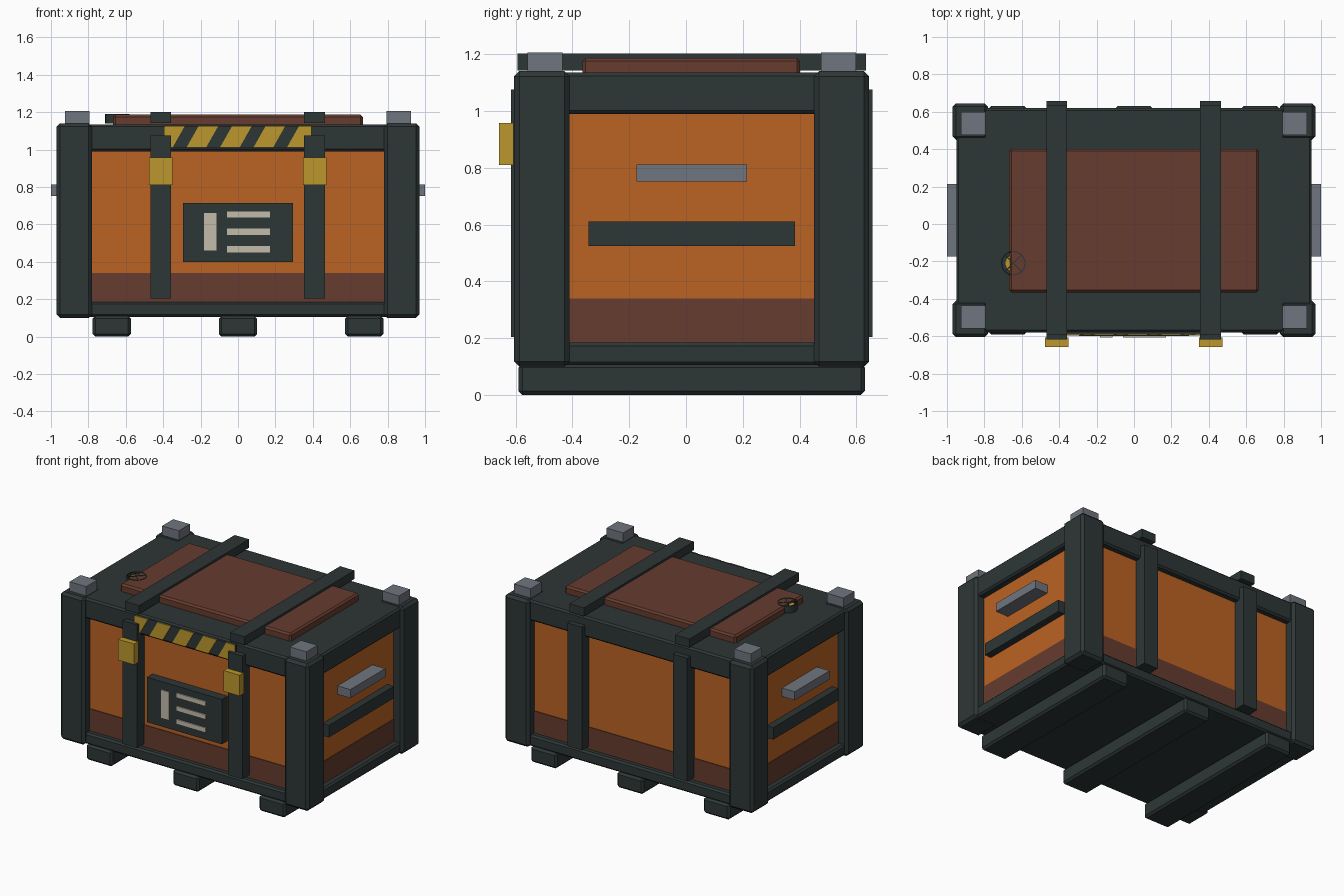
import bpy
import bmesh
from math import pi
from mathutils import Matrix

cube = bpy.data.objects.get("Cube")
if cube:
    bpy.data.objects.remove(cube, do_unlink=True)


def material(name, r, g, b):
    m = bpy.data.materials.new(name)
    m.use_nodes = True
    m.diffuse_color = (r, g, b, 1)
    m.node_tree.nodes["Principled BSDF"].inputs["Base Color"].default_value = (r, g, b, 1)
    return m


ORANGE = material("orange paint", 0.50, 0.125, 0.017)
RUST = material("rust brown", 0.133, 0.045, 0.028)
DARK = material("dark metal", 0.027, 0.037, 0.037)
GREY = material("grey steel", 0.162, 0.178, 0.209)
YELLOW = material("warning yellow", 0.51, 0.31, 0.026)
CREAM = material("cream", 0.546, 0.503, 0.413)

MID = 0.02  # depth centre of the crate body


def finish(name, bm, mat):
    bmesh.ops.recalc_face_normals(bm, faces=bm.faces)
    me = bpy.data.meshes.new(name)
    bm.to_mesh(me)
    bm.free()
    me.materials.append(mat)
    ob = bpy.data.objects.new(name, me)
    bpy.context.collection.objects.link(ob)
    return ob


def box(name, mat, xs, ys, zs, bevel=0):
    """Box spanning three (low, high) ranges."""
    bm = bmesh.new()
    bmesh.ops.create_cube(bm, size=1)
    for v in bm.verts:
        v.co = [(a + b) / 2 + c * (b - a) for c, (a, b) in zip(v.co, (xs, ys, zs))]
    ob = finish(name, bm, mat)
    if bevel:
        mod = ob.modifiers.new("Bevel", "BEVEL")
        mod.width = bevel
        mod.segments = 1
    return ob


def around(centre, half):
    return (centre - half, centre + half)


def span(side, near, far, centre=0):
    """Range on one side of a centre line, mirrored by sign."""
    return tuple(sorted((centre + side * near, centre + side * far)))


# Body, lower band, base and lid
box("body", ORANGE, around(0, 0.9), around(MID, 0.555), (0.15, 1.02))
box("lower_band", RUST, around(0, 0.905), around(MID, 0.56), (0.15, 0.34))
box("base", DARK, around(0, 0.95), around(MID, 0.6), (0.105, 0.185), 0.012)
box("lid", DARK, around(0, 0.95), around(MID, 0.6), (0.99, 1.135), 0.012)
box("lid_panel", RUST, around(0, 0.667), (-0.365, 0.402), (1.12, 1.187), 0.012)

# Corner posts with steel caps
for sx, a in ((-1, "right"), (1, "left")):
    for sy, b in ((-1, "front"), (1, "back")):
        box(f"{b}_{a}_post", DARK, span(sx, 0.78, 0.97),
            span(sy, 0.43, 0.625, MID), (0.1, 1.14), 0.018)
        box(f"{b}_{a}_cap", GREY, span(sx, 0.795, 0.925),
            span(sy, 0.455, 0.578, MID), (1.12, 1.205))

# Skids
for i, x in enumerate((-0.675, 0, 0.675)):
    box(f"skid_{i + 1}", DARK, around(x, 0.102), around(MID, 0.61), (0, 0.11), 0.014)

# Straps and clasps
for x, a in ((-0.413, "right"), (0.41, "left")):
    xs = around(x, 0.056)
    box(f"{a}_top_strap", DARK, xs, around(MID, 0.613), (1.142, 1.202))
    for sy, b in ((-1, "front"), (1, "back")):
        box(f"{a}_{b}_strap", DARK, xs, span(sy, 0.55, 0.637, MID), (0.205, 1.075))
    box(f"{a}_clasp", YELLOW, around(x, 0.063), (-0.658, -0.608), (0.81, 0.957))

# Side handles and rub bars
for sx, a in ((-1, "right"), (1, "left")):
    box(f"{a}_handle", GREY, span(sx, 0.9, 1.0), around(MID, 0.195), (0.752, 0.812))
    box(f"{a}_rub_bar", DARK, span(sx, 0.89, 0.95), around(MID, 0.363), (0.525, 0.61))

# Front label plate with bars
box("label_plate", DARK, around(0, 0.293), (-0.598, -0.53), (0.398, 0.715))
box("label_upright", CREAM, (-0.182, -0.116), (-0.606, -0.597), (0.46, 0.66))
for i, z in enumerate((0.467, 0.56, 0.653)):
    box(f"label_line_{i + 1}", CREAM, (-0.06, 0.172), (-0.606, -0.597), around(z, 0.017))

# Hazard strip: slanted plates trimmed to the strip ends
LEFT, RIGHT, LOW, HIGH = -0.395, 0.393, 1.01, 1.125
box("hazard_backing", DARK, (LEFT, RIGHT), (-0.592, -0.57), (LOW, HIGH))
bm = bmesh.new()
for i in range(5):
    x = -0.455 + i * 0.179
    corners = ((x, LOW), (x + 0.105, LOW), (x + 0.17, HIGH), (x + 0.065, HIGH))
    face = bm.faces.new([bm.verts.new((cx, -0.591, cz)) for cx, cz in corners])
    out = bmesh.ops.extrude_face_region(bm, geom=[face])["geom"]
    bmesh.ops.translate(bm, vec=(0, -0.006, 0),
                        verts=[g for g in out if isinstance(g, bmesh.types.BMVert)])
for edge, normal in ((LEFT, -1), (RIGHT, 1)):
    cut = bmesh.ops.bisect_plane(bm, geom=bm.verts[:] + bm.edges[:] + bm.faces[:],
                                 plane_co=(edge, 0, 0), plane_no=(normal, 0, 0),
                                 clear_outer=True)["geom_cut"]
    bmesh.ops.holes_fill(bm, edges=[g for g in cut if isinstance(g, bmesh.types.BMEdge)])
finish("hazard_stripes", bm, YELLOW)

# Round vent on the lid: thin ring, crossed spokes and a disc below
VENT = Matrix.Translation((-0.645, -0.21, 1.165))
bm = bmesh.new()
bmesh.ops.create_cone(bm, segments=20, radius1=0.066, radius2=0.066, depth=0.05, matrix=VENT)
ring = finish("vent_ring", bm, DARK)
ring.modifiers.new("Wall", "SOLIDIFY").thickness = 0.006
bm = bmesh.new()
bmesh.ops.create_cone(bm, cap_ends=True, segments=20, radius1=0.045, radius2=0.045,
                      depth=0.03, matrix=VENT)
finish("vent_disc", bm, YELLOW)
for i, turn in enumerate((pi / 4, -pi / 4)):
    spoke = box(f"vent_spoke_{i + 1}", DARK, around(0, 0.064), around(0, 0.003),
                (0.018, 0.025))
    spoke.matrix_world = VENT @ Matrix.Rotation(turn, 4, "Z")
